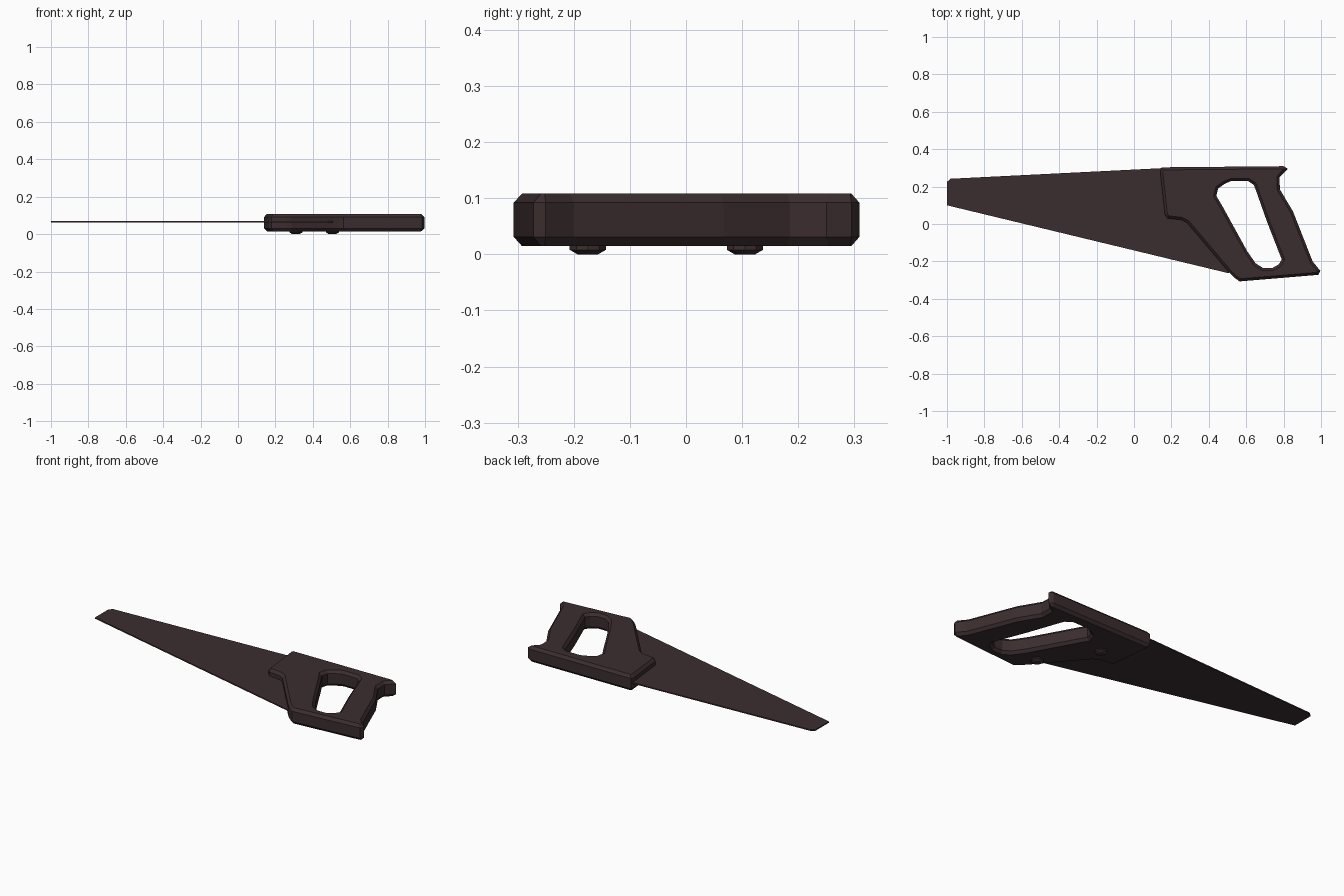
import bpy, bmesh, math
from mathutils import Vector

if "Cube" in bpy.data.objects:
    bpy.data.objects.remove(bpy.data.objects["Cube"])

brown = bpy.data.materials.new("dark_brown")
brown.diffuse_color = (0.044, 0.026, 0.028, 1)
brown.use_nodes = True
brown.node_tree.nodes["Principled BSDF"].inputs["Base Color"].default_value = brown.diffuse_color


def area(pts):
    return sum(a[0] * b[1] - b[0] * a[1] for a, b in zip(pts, pts[1:] + pts[:1])) / 2


def oriented(pts, ccw):
    return pts if (area(pts) > 0) == ccw else pts[::-1]


def inset(pts, d):
    """Move each edge of a loop by d to its left, with mitred corners."""
    out = []
    for i, p in enumerate(pts):
        p = Vector(p)
        a = (p - Vector(pts[i - 1])).normalized()
        b = (Vector(pts[(i + 1) % len(pts)]) - p).normalized()
        na, nb = Vector((-a.y, a.x)), Vector((-b.y, b.x))
        out.append(p + (na + nb) * d / (1 + na.dot(nb)))
    return out


def plate(name, loops, levels):
    """Solid from 2D loops (first outer, rest holes); levels are (z, inset)."""
    bm = bmesh.new()
    caps = {0: [], len(levels) - 1: []}
    for k, pts in enumerate(loops):
        pts = oriented(pts, k == 0)
        n = len(pts)
        rings = [[bm.verts.new((p[0], p[1], z)) for p in inset(pts, d)] for z, d in levels]
        for r, s in zip(rings, rings[1:]):
            for i in range(n):
                j = (i + 1) % n
                bm.faces.new((r[i], r[j], s[j], s[i]))
        for c in caps:
            caps[c] += [bm.edges.get((rings[c][i], rings[c][(i + 1) % n])) for i in range(n)]
    for edges in caps.values():
        bmesh.ops.triangle_fill(bm, edges=edges, use_beauty=True)
    bmesh.ops.recalc_face_normals(bm, faces=bm.faces)
    me = bpy.data.meshes.new(name)
    bm.to_mesh(me)
    bm.free()
    me.materials.append(brown)
    ob = bpy.data.objects.new(name, me)
    bpy.context.collection.objects.link(ob)
    return ob


# Handle: chamfered slab with grip hole
handle = [(0.147, 0.303), (0.80, 0.309), (0.822, 0.295), (0.778, 0.25), (0.78, 0.185),
          (0.85, 0.067), (0.955, -0.20), (0.996, -0.25), (0.985, -0.272), (0.565, -0.307),
          (0.537, -0.287), (0.505, -0.255), (0.285, 0.005), (0.255, 0.022), (0.18, 0.03),
          (0.165, 0.05), (0.14, 0.28)]
grip = [(0.485, 0.215), (0.52, 0.23), (0.61, 0.23), (0.64, 0.21), (0.65, 0.185),
        (0.71, 0.015), (0.79, -0.19), (0.775, -0.215), (0.74, -0.235), (0.69, -0.235),
        (0.65, -0.21), (0.605, -0.145), (0.47, 0.10), (0.44, 0.15), (0.45, 0.19)]
plate("handle", [handle, grip], [(0.015, 0.014), (0.031, 0), (0.092, 0), (0.108, 0.014)])

# Blade: thin tapering sheet running into the handle
blade = [(-1, 0.10), (-1, 0.225), (-0.98, 0.242), (0.16, 0.299), (0.40, 0.29),
         (0.40, 0.10), (0.53, -0.24), (0.505, -0.263)]
plate("blade", [blade], [(0.062, 0), (0.069, 0)])

# Bolt heads on the underside
for i, (x, y) in enumerate([(0.31, 0.105), (0.505, -0.175)]):
    ring = [(x + 0.034 * math.cos(a * math.tau / 10), y + 0.034 * math.sin(a * math.tau / 10))
            for a in range(10)]
    plate(f"bolt_{i + 1}", [ring], [(0, 0.014), (0.008, 0), (0.02, 0)])
